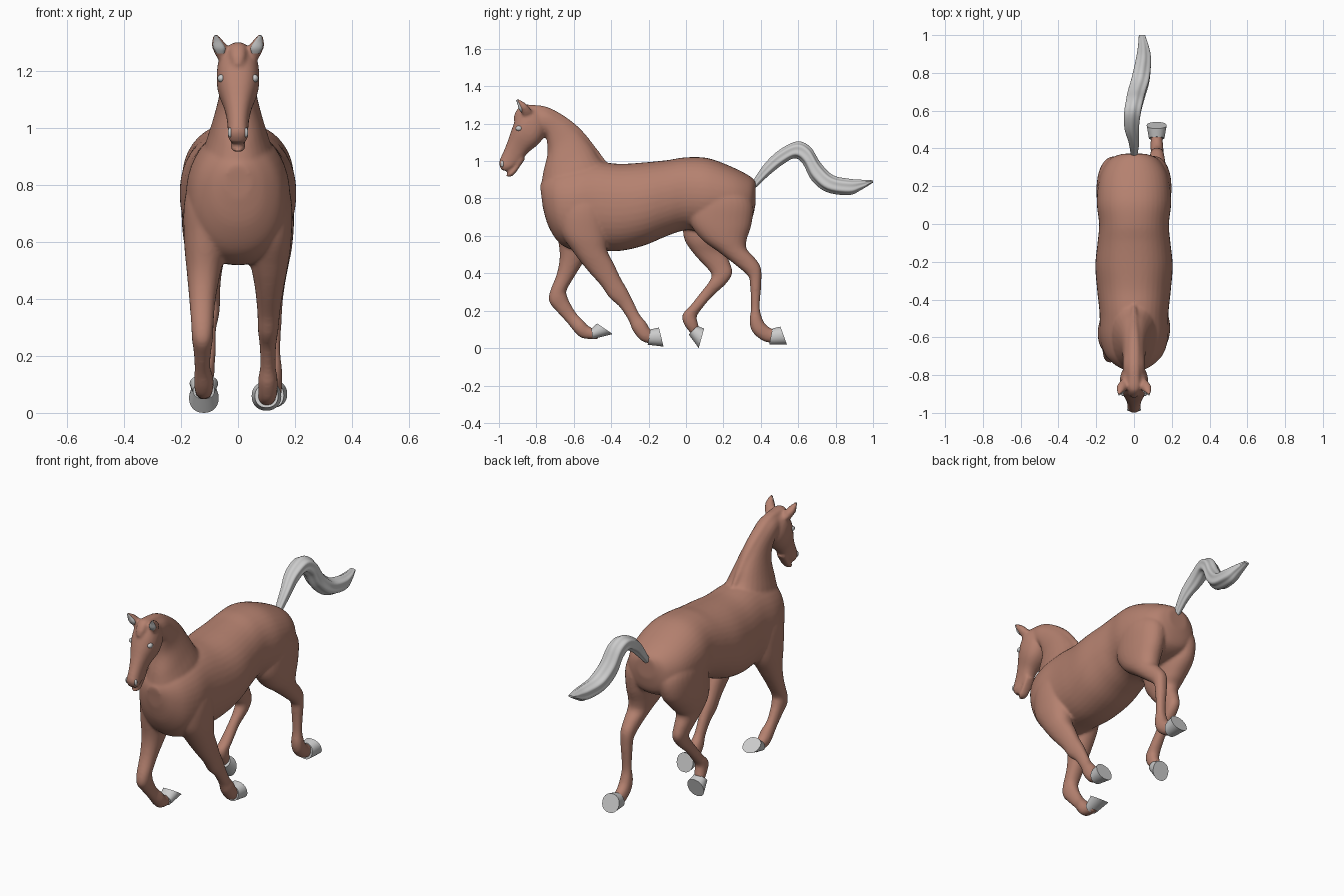
import bpy, bmesh, math
from mathutils import Vector, Matrix

brown = bpy.data.materials.new("brown_coat")
brown.diffuse_color = (0.46, 0.22, 0.16, 1)


def catmull(rows, sub):
    """Smoothly interpolate a list of section tuples."""
    out, n = [], len(rows)
    for i in range(n - 1):
        a, b, c, d = rows[max(i - 1, 0)], rows[i], rows[i + 1], rows[min(i + 2, n - 1)]
        for k in range(sub):
            t = k / sub
            out.append([0.5 * (2 * q + (r - p) * t + (2 * p - 5 * q + 4 * r - s) * t * t
                               + (3 * q - p - 3 * r + s) * t ** 3)
                        for p, q, r, s in zip(a, b, c, d)])
    return out + [list(rows[-1])]


def loft(bm, rows, sub=5, sides=28, power=0.92, ridge=0.0, waves=5):
    """Rows are (x, y1, z1, y2, z2, half_width): side-view edge points of each ring."""
    rings = []
    for x, y1, z1, y2, z2, w in catmull(rows, sub):
        ring = []
        for i in range(sides):
            a = 2 * math.pi * i / sides
            r = 1 + ridge * (math.cos(waves * a) - 1)
            c, s = [math.copysign(abs(v) ** power, v) * r for v in (math.cos(a), math.sin(a))]
            ring.append(bm.verts.new((x + w * s, (y1 + y2) / 2 + c * (y1 - y2) / 2,
                                      (z1 + z2) / 2 + c * (z1 - z2) / 2)))
        rings.append(ring)
    for r0, r1 in zip(rings, rings[1:]):
        for i in range(sides):
            j = (i + 1) % sides
            bm.faces.new((r0[i], r0[j], r1[j], r1[i]))
    bm.faces.new(rings[0])
    bm.faces.new(rings[-1])


def finish(bm, name, mat=None, angle=50):
    bmesh.ops.recalc_face_normals(bm, faces=bm.faces)
    me = bpy.data.meshes.new(name)
    bm.to_mesh(me)
    bm.free()
    ob = bpy.data.objects.new(name, me)
    bpy.context.collection.objects.link(ob)
    if mat:
        me.materials.append(mat)
    for p in me.polygons:
        p.use_smooth = True
    if angle:
        me.set_sharp_from_angle(angle=math.radians(angle))
    return ob


def mid(rows, side=1):
    return [(side * r[0],) + tuple(r[1:]) for r in rows]


def centred(rows):
    return [(0,) + tuple(r) for r in rows]


body = bmesh.new()

# Trunk: rump to chest
loft(body, centred([
    (0.372, 0.89, 0.372, 0.77, 0.06), (0.34, 0.92, 0.345, 0.68, 0.13), (0.25, 0.967, 0.26, 0.64, 0.18),
    (0.12, 1.015, 0.12, 0.62, 0.197), (0.0, 1.02, 0.0, 0.63, 0.185), (-0.1, 1.005, -0.1, 0.60, 0.193),
    (-0.22, 0.993, -0.22, 0.55, 0.205), (-0.35, 0.985, -0.35, 0.52, 0.195), (-0.48, 0.995, -0.48, 0.522, 0.182),
    (-0.6, 0.98, -0.59, 0.522, 0.182), (-0.70, 0.95, -0.675, 0.56, 0.155), (-0.755, 0.91, -0.735, 0.65, 0.10),
    (-0.78, 0.87, -0.765, 0.75, 0.045)]), sides=40)

# Neck
loft(body, centred([
    (-0.38, 0.96, -0.72, 0.70, 0.13), (-0.45, 1.005, -0.772, 0.82, 0.12), (-0.50, 1.08, -0.765, 0.93, 0.092),
    (-0.57, 1.165, -0.742, 1.03, 0.068), (-0.65, 1.232, -0.742, 1.09, 0.060),
    (-0.74, 1.28, -0.755, 1.14, 0.060), (-0.82, 1.29, -0.80, 1.14, 0.055)]))

# Mane crest and forelock
loft(body, centred([
    (-0.42, 0.99, -0.46, 0.95, 0.012), (-0.492, 1.085, -0.55, 1.03, 0.022), (-0.565, 1.172, -0.62, 1.11, 0.030),
    (-0.65, 1.24, -0.68, 1.17, 0.034), (-0.74, 1.288, -0.75, 1.21, 0.034), (-0.82, 1.30, -0.81, 1.23, 0.034),
    (-0.88, 1.298, -0.85, 1.23, 0.032), (-0.915, 1.255, -0.88, 1.22, 0.026), (-0.922, 1.22, -0.90, 1.21, 0.012)]),
    power=0.75)

# Head and upper lip
loft(body, centred([
    (-0.80, 1.28, -0.75, 1.20, 0.05), (-0.865, 1.285, -0.752, 1.15, 0.070), (-0.905, 1.235, -0.772, 1.11, 0.075),
    (-0.928, 1.18, -0.80, 1.08, 0.069), (-0.952, 1.11, -0.845, 1.045, 0.050), (-0.972, 1.06, -0.872, 1.01, 0.040),
    (-0.992, 1.015, -0.90, 0.98, 0.036), (-1.0, 0.985, -0.925, 0.962, 0.036), (-0.985, 0.952, -0.95, 0.947, 0.026)]),
    power=0.85)
# Lower lip
loft(body, centred([
    (-0.90, 1.02, -0.86, 1.01, 0.030), (-0.915, 0.972, -0.885, 0.975, 0.030), (-0.938, 0.948, -0.905, 0.945, 0.028),
    (-0.958, 0.93, -0.925, 0.922, 0.024), (-0.962, 0.92, -0.945, 0.915, 0.012)]))

# Legs: each is a list of front/back edge points
front_leg_reaching = [
    (0.08, -0.62, 0.88, -0.45, 0.88, 0.07), (0.09, -0.68, 0.75, -0.42, 0.75, 0.098),
    (0.105, -0.67, 0.62, -0.42, 0.60, 0.083), (0.11, -0.60, 0.51, -0.42, 0.52, 0.065),
    (0.11, -0.53, 0.42, -0.385, 0.45, 0.050), (0.108, -0.455, 0.335, -0.35, 0.375, 0.040),
    (0.106, -0.41, 0.27, -0.315, 0.315, 0.036), (0.105, -0.355, 0.22, -0.285, 0.255, 0.029),
    (0.105, -0.308, 0.15, -0.248, 0.18, 0.027), (0.105, -0.285, 0.095, -0.215, 0.14, 0.034),
    (0.105, -0.24, 0.04, -0.195, 0.105, 0.033), (0.10, -0.185, 0.022, -0.175, 0.09, 0.030)]
front_leg_folded = [
    (-0.08, -0.63, 0.88, -0.47, 0.88, 0.07), (-0.09, -0.70, 0.75, -0.45, 0.75, 0.098),
    (-0.11, -0.69, 0.62, -0.47, 0.60, 0.08), (-0.12, -0.675, 0.50, -0.53, 0.49, 0.060),
    (-0.125, -0.69, 0.40, -0.592, 0.39, 0.046), (-0.125, -0.728, 0.30, -0.638, 0.31, 0.039),
    (-0.125, -0.73, 0.245, -0.635, 0.278, 0.037), (-0.125, -0.69, 0.195, -0.622, 0.245, 0.031),
    (-0.125, -0.635, 0.135, -0.588, 0.188, 0.027), (-0.12, -0.59, 0.08, -0.55, 0.148, 0.034),
    (-0.12, -0.55, 0.052, -0.522, 0.118, 0.032), (-0.12, -0.47, 0.047, -0.485, 0.10, 0.028)]
hind_leg_trailing = [
    (0.09, 0.06, 0.90, 0.28, 0.89, 0.07), (0.10, 0.03, 0.80, 0.355, 0.78, 0.095),
    (0.11, 0.02, 0.68, 0.352, 0.67, 0.087), (0.115, 0.08, 0.585, 0.325, 0.58, 0.075),
    (0.12, 0.18, 0.51, 0.325, 0.53, 0.058), (0.122, 0.27, 0.44, 0.365, 0.485, 0.045),
    (0.122, 0.332, 0.385, 0.40, 0.43, 0.037), (0.122, 0.343, 0.33, 0.402, 0.34, 0.032),
    (0.122, 0.348, 0.22, 0.394, 0.22, 0.027), (0.122, 0.34, 0.14, 0.407, 0.16, 0.033),
    (0.122, 0.36, 0.08, 0.425, 0.128, 0.034), (0.12, 0.42, 0.035, 0.455, 0.105, 0.032),
    (0.12, 0.475, 0.03, 0.48, 0.10, 0.030)]
hind_leg_lifted = [
    (-0.09, 0.06, 0.90, 0.28, 0.89, 0.07), (-0.10, 0.01, 0.80, 0.355, 0.78, 0.095),
    (-0.11, -0.015, 0.67, 0.34, 0.66, 0.087), (-0.11, -0.008, 0.58, 0.26, 0.57, 0.075),
    (-0.11, 0.045, 0.50, 0.215, 0.52, 0.056), (-0.105, 0.11, 0.43, 0.235, 0.455, 0.043),
    (-0.10, 0.137, 0.39, 0.248, 0.40, 0.037), (-0.10, 0.12, 0.35, 0.212, 0.342, 0.034),
    (-0.105, 0.085, 0.305, 0.142, 0.278, 0.028), (-0.11, 0.022, 0.225, 0.088, 0.215, 0.032),
    (-0.115, -0.018, 0.18, 0.058, 0.17, 0.034), (-0.115, -0.012, 0.13, 0.062, 0.14, 0.032),
    (-0.12, 0.028, 0.075, 0.07, 0.11, 0.028)]
for leg in (front_leg_reaching, front_leg_folded, hind_leg_trailing, hind_leg_lifted):
    loft(body, leg)

# Ears
ear = [(0.053, -0.87, 1.24, -0.82, 1.26, 0.022), (0.065, -0.89, 1.28, -0.842, 1.293, 0.027),
       (0.073, -0.897, 1.307, -0.868, 1.315, 0.018), (0.08, -0.908, 1.332, -0.90, 1.334, 0.006)]
for side in (1, -1):
    loft(body, mid(ear, side))

# Fuse the coat into one smooth skin
coat = finish(body, "horse_body", brown, angle=None)
rm = coat.modifiers.new("fuse", 'REMESH')
rm.mode = 'VOXEL'
rm.voxel_size = 0.008
rm.use_smooth_shade = True
sm = coat.modifiers.new("smooth", 'SMOOTH')
sm.factor = 0.5
sm.iterations = 6

# Hooves: coronet ring, wall, sole
hooves = {
    "front_hoof_right": (0.10, (-0.205, 0.018, -0.19, 0.10, 0.041), (-0.12, 0.008, -0.145, 0.11, 0.052)),
    "front_hoof_left": (-0.12, (-0.50, 0.048, -0.505, 0.105, 0.038), (-0.392, 0.075, -0.475, 0.132, 0.050)),
    "hind_hoof_right": (0.12, (0.445, 0.018, 0.462, 0.105, 0.041), (0.54, 0.018, 0.505, 0.115, 0.053)),
    "hind_hoof_left": (-0.12, (0.015, 0.072, 0.06, 0.118, 0.040), (0.068, 0.0, 0.097, 0.105, 0.052)),
}
for name, (x, top, sole) in hooves.items():
    bm = bmesh.new()
    loft(bm, [(x,) + top, (x,) + sole], sub=3)
    finish(bm, name, angle=40)

# Tail with lengthwise strands
bm = bmesh.new()
loft(bm, [
    (0, 0.355, 0.89, 0.365, 0.85, 0.018), (0, 0.42, 0.985, 0.445, 0.925, 0.030),
    (-0.012, 0.50, 1.06, 0.515, 0.98, 0.042), (-0.008, 0.595, 1.105, 0.58, 1.015, 0.048),
    (0.003, 0.665, 1.075, 0.625, 0.985, 0.050), (0.015, 0.72, 0.99, 0.67, 0.90, 0.052),
    (0.035, 0.785, 0.925, 0.75, 0.835, 0.052), (0.05, 0.875, 0.905, 0.87, 0.818, 0.044),
    (0.05, 0.94, 0.90, 0.935, 0.845, 0.032), (0.042, 1.0, 0.897, 1.0, 0.885, 0.018)],
    sides=48, ridge=0.07, waves=6)
finish(bm, "tail")

# Eyes, nostrils and inner ears
for side, tag in ((1, "right"), (-1, "left")):
    for part, loc, size in (("eye", (0.059, -0.893, 1.175), (0.013, 0.018, 0.014)),
                            ("nostril", (0.028, -0.982, 0.985), (0.008, 0.009, 0.017))):
        bm = bmesh.new()
        bmesh.ops.create_uvsphere(bm, u_segments=20, v_segments=12, radius=1,
                                  matrix=Matrix.Translation(Vector((loc[0] * side, loc[1], loc[2])))
                                  @ Matrix.Diagonal((*size, 1)))
        finish(bm, part + "_" + tag)
    bm = bmesh.new()
    loft(bm, mid([(0.062, -0.884, 1.262, -0.87, 1.266, 0.014), (0.066, -0.895, 1.28, -0.87, 1.286, 0.021),
                  (0.073, -0.901, 1.305, -0.885, 1.31, 0.013), (0.079, -0.908, 1.325, -0.90, 1.328, 0.004)], side))
    finish(bm, "inner_ear_" + tag)
